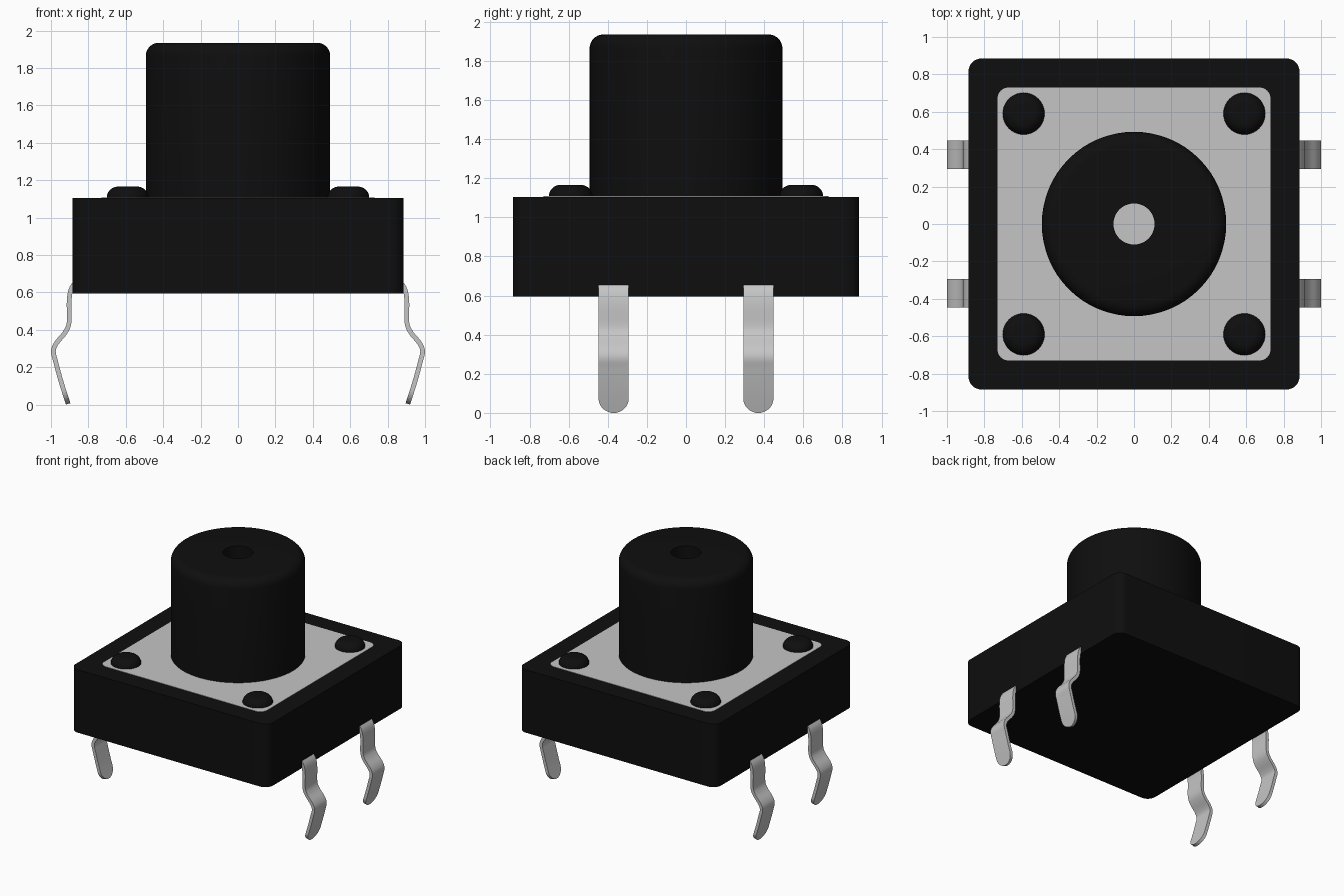
import bpy, bmesh, math
from mathutils import Vector

cube = bpy.data.objects.get("Cube")
if cube:
    bpy.data.objects.remove(cube, do_unlink=True)


def material(name, value):
    m = bpy.data.materials.new(name)
    m.use_nodes = True
    m.diffuse_color = (value, value, value, 1)
    bsdf = next(n for n in m.node_tree.nodes if n.type == 'BSDF_PRINCIPLED')
    bsdf.inputs["Base Color"].default_value = (value, value, value, 1)
    return m


BLACK = material("black plastic", 0.0045)
SILVER = material("silver metal", 0.56)


def finish(name, bm, mat):
    bmesh.ops.recalc_face_normals(bm, faces=bm.faces[:])
    mesh = bpy.data.meshes.new(name)
    bm.to_mesh(mesh)
    bm.free()
    mesh.materials.append(mat)
    ob = bpy.data.objects.new(name, mesh)
    bpy.context.collection.objects.link(ob)
    bpy.ops.object.select_all(action='DESELECT')
    ob.select_set(True)
    bpy.context.view_layer.objects.active = ob
    bpy.ops.object.shade_smooth_by_angle(angle=math.radians(35))
    return ob


def bridge(bm, a, b):
    n = len(a)
    for i in range(n):
        bm.faces.new((a[i], a[(i + 1) % n], b[(i + 1) % n], b[i]))


def rounded_slab(name, half, radius, z0, z1, mat, steps=8):
    """Square prism with rounded vertical corners."""
    bm = bmesh.new()
    rings = []
    for z in (z0, z1):
        ring = []
        for q in range(4):
            mid = math.radians(45 + 90 * q)
            cx = math.copysign(half - radius, math.cos(mid))
            cy = math.copysign(half - radius, math.sin(mid))
            for i in range(steps + 1):
                a = math.radians(90) * (q + i / steps)
                ring.append(bm.verts.new((cx + radius * math.cos(a), cy + radius * math.sin(a), z)))
        rings.append(ring)
    bridge(bm, *rings)
    for ring in rings:
        bm.faces.new(ring)
    return finish(name, bm, mat)


def lathe(name, profile, mat, centre=(0, 0), sides=64, tube=False):
    """Revolve (radius, z) points; a tube joins its last ring to its first."""
    bm = bmesh.new()
    rings = []
    for r, z in profile:
        rings.append([bm.verts.new((centre[0] + r * math.cos(math.tau * i / sides),
                                    centre[1] + r * math.sin(math.tau * i / sides), z))
                      for i in range(sides)])
    for a, b in zip(rings, rings[1:]):
        bridge(bm, a, b)
    if tube:
        bridge(bm, rings[-1], rings[0])
    else:
        bm.faces.new(rings[0])
        bm.faces.new(rings[-1])
    return finish(name, bm, mat)


def shoulder(radius, top, fillet, steps=8):
    """Quarter-round edge from the side wall to the top face."""
    return [(radius - fillet + fillet * math.cos(a), top - fillet + fillet * math.sin(a))
            for a in (math.pi / 2 * i / steps for i in range(steps + 1))]


# Housing and metal cover plate
TOP = 1.105
rounded_slab("housing", 0.885, 0.07, 0.595, TOP, BLACK)
rounded_slab("cover_plate", 0.73, 0.06, TOP - 0.003, TOP + 0.003, SILVER)

# Round plunger with a central bore reaching down to the plate
lathe("plunger", [(0.11, TOP), (0.493, TOP)] + shoulder(0.493, 1.935, 0.07) + [(0.11, 1.935)],
      BLACK, tube=True)

# Four corner rivets
for x in (-0.59, 0.59):
    for y in (-0.59, 0.59):
        lathe("rivet", [(0.112, TOP - 0.02)] + shoulder(0.112, 1.166, 0.06), BLACK, (x, y), 40)

# Bent legs: centre line as (x, z), from the housing to the tip
PATH = [Vector(p) for p in ((0.868, 0.655), (0.893, 0.615), (0.903, 0.55), (0.903, 0.44),
                            (0.925, 0.385), (0.97, 0.33), (0.987, 0.285), (0.975, 0.23),
                            (0.945, 0.12), (0.908, 0.004))]
HALF_WIDTH, THICK = 0.077, 0.025


def smooth_path(points):
    pts = [points[0]] + points + [points[-1]]
    out = []
    for k in range(len(points) - 1):
        a, b, c, d = pts[k:k + 4]
        steps = 20 if k == len(points) - 2 else 5
        for i in range(steps):
            t = i / steps
            out.append(0.5 * (2 * b + (c - a) * t + (2 * a - 5 * b + 4 * c - d) * t ** 2
                              + (3 * b - a - 3 * c + d) * t ** 3))
    return out + [points[-1]]


def leg(name, side, y):
    bm = bmesh.new()
    path = smooth_path(PATH)
    rings = []
    for i, p in enumerate(path):
        tangent = (path[min(i + 1, len(path) - 1)] - path[max(i - 1, 0)]).normalized()
        off = Vector((-tangent.y, tangent.x)) * THICK / 2
        # Narrow to a semicircle at the tip
        gap = HALF_WIDTH - min((path[-1] - p).length, HALF_WIDTH)
        w = max(math.sqrt(max(HALF_WIDTH ** 2 - gap ** 2, 0)), 0.012)
        rings.append([bm.verts.new((side * q.x, y + s * w, q.y))
                      for q, s in ((p + off, -1), (p + off, 1), (p - off, 1), (p - off, -1))])
    for a, b in zip(rings, rings[1:]):
        bridge(bm, a, b)
    bm.faces.new(rings[0])
    bm.faces.new(rings[-1])
    finish(name, bm, SILVER)


for side, label in ((1, "left"), (-1, "right")):
    for y, end in ((-0.37, "front"), (0.37, "back")):
        leg(f"{end}_{label}_leg", side, y)
